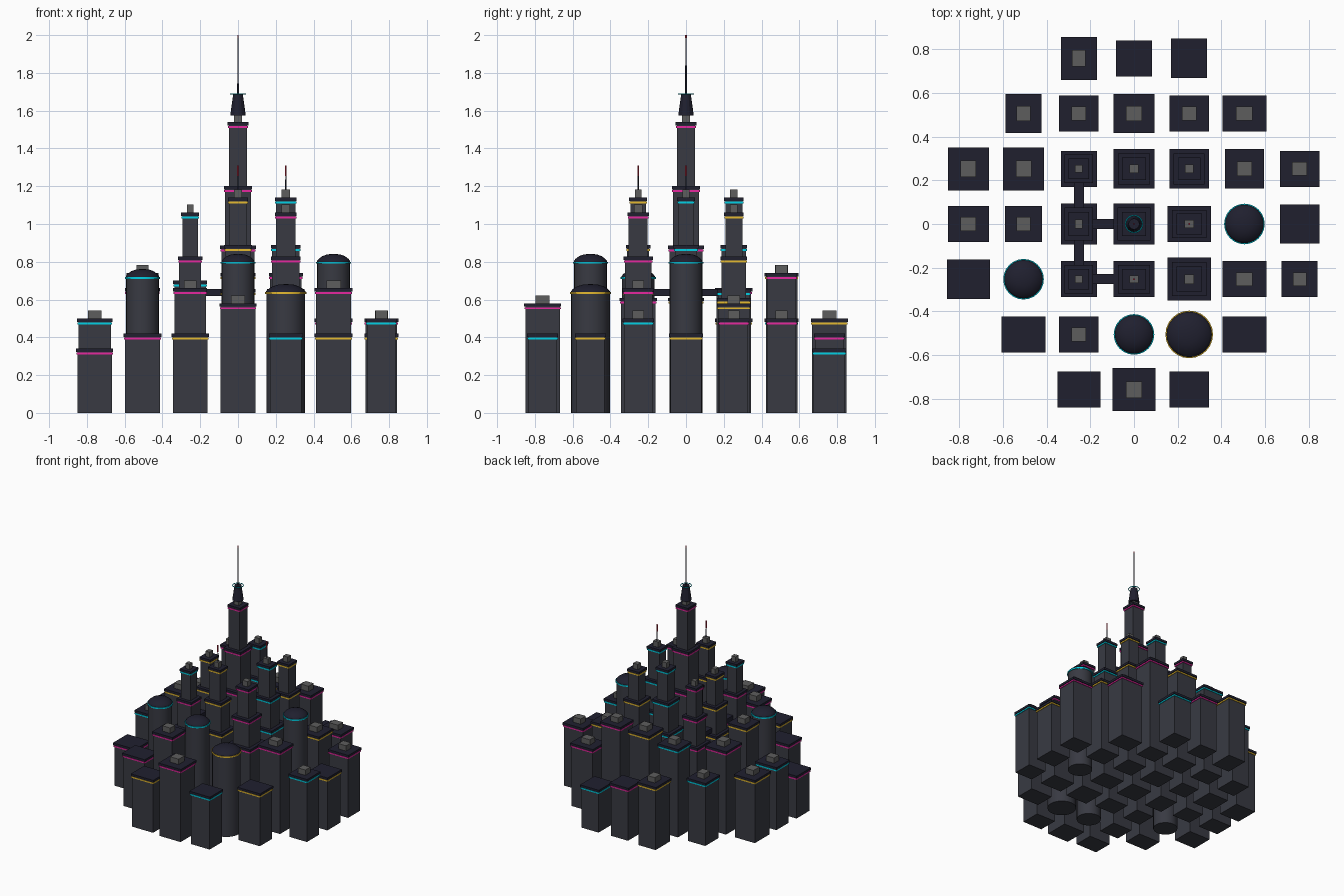
import bpy, bmesh, math
from mathutils import Matrix

if "Cube" in bpy.data.objects:
    bpy.data.objects.remove(bpy.data.objects["Cube"])

STEP = 0.253  # city grid spacing


def mat(name, c):
    m = bpy.data.materials.new(name)
    m.diffuse_color = (*c, 1)
    m.use_nodes = True
    m.node_tree.nodes["Principled BSDF"].inputs["Base Color"].default_value = m.diffuse_color
    return m


WALL = mat("wall", (0.04, 0.042, 0.055))
ROOF = mat("roof", (0.014, 0.014, 0.028))
UNIT = mat("roof_unit", (0.11, 0.11, 0.11))
RED = mat("beacon", (0.6, 0.03, 0.06))
NEON = {"c": mat("cyan_neon", (0.0, 0.65, 0.8)),
        "m": mat("magenta_neon", (0.8, 0.02, 0.35)),
        "y": mat("yellow_neon", (0.8, 0.5, 0.03))}


def finish(bm, name, m):
    me = bpy.data.meshes.new(name)
    bm.to_mesh(me)
    bm.free()
    ob = bpy.data.objects.new(name, me)
    bpy.context.collection.objects.link(ob)
    me.materials.append(m)
    return ob


def box(name, x, y, z0, z1, w, d, m):
    bm = bmesh.new()
    bmesh.ops.create_cube(bm, size=1, matrix=Matrix.Translation((x, y, (z0 + z1) / 2))
                          @ Matrix.Diagonal((w, d, z1 - z0, 1)))
    return finish(bm, name, m)


def cone(name, x, y, z0, z1, r0, r1, m, n=24):
    bm = bmesh.new()
    bmesh.ops.create_cone(bm, cap_ends=True, segments=n, radius1=r0, radius2=r1, depth=z1 - z0,
                          matrix=Matrix.Translation((x, y, (z0 + z1) / 2)))
    if n >= 24:
        for f in bm.faces:
            f.smooth = len(f.verts) == 4
    return finish(bm, name, m)


# One block: wall, neon strip and overhanging roof slab
def block(name, x, y, z0, z1, w, d, col):
    box(name + "_wall", x, y, z0, z1 - 0.016, w - 0.014, d - 0.014, WALL)
    box(name + "_neon", x, y, z1 - 0.031, z1 - 0.021, w - 0.004, d - 0.004, NEON[col])
    box(name + "_roof", x, y, z1 - 0.018, z1, w, d, ROOF)


def plain(i, j, w, d, h, col, unit=True):
    x, y = i * STEP, j * STEP
    block("block", x, y, 0, h, w, d, col)
    if unit:
        box("roof_unit", x, y, h, h + 0.042, w * 0.38, d * 0.38, UNIT)


# Three tiers, each narrower than the one below
def stepped(i, j, w, d, h, cols):
    x, y = i * STEP, j * STEP
    z = 0
    for f, s, c in zip((0.575, 0.78, 1), (1, 0.79, 0.58), cols):
        block("stepped_tower", x, y, z, h * f, w * s, d * s, c)
        z = h * f - 0.005
    box("roof_unit", x, y, h, h + 0.042, w * 0.22, d * 0.22, UNIT)


# Cylinder with a neon ring and shallow dome
def drum(i, j, r, h, col):
    x, y = i * STEP, j * STEP
    cone("drum_wall", x, y, 0, h - 0.04, r - 0.003, r - 0.003, WALL)
    cone("drum_neon", x, y, h - 0.05, h - 0.04, r + 0.003, r + 0.003, NEON[col])
    bm = bmesh.new()
    prof = [(0.98, -0.04), (0.98, -0.036), (0.88, -0.025), (0.66, -0.010), (0.38, -0.001), (0, 0.002)]
    vs = [bm.verts.new((x + a * r, y, h + b)) for a, b in prof]
    vs[-1].co.x = x
    es = [bm.edges.new(p) for p in zip(vs, vs[1:])]
    bmesh.ops.spin(bm, geom=vs + es, cent=(x, y, 0), axis=(0, 0, 1), angle=math.tau, steps=24)
    bmesh.ops.remove_doubles(bm, verts=bm.verts, dist=0.0003)
    bmesh.ops.recalc_face_normals(bm, faces=bm.faces)
    for f in bm.faces:
        f.smooth = True
    finish(bm, "drum_dome", ROOF)


# Plain blocks: column, row, width, depth, height, neon, roof unit
for b in ((-1, 3, .165, .197, .50, "y"), (0, 3, .165, .165, .42, "m", False),
          (1, 3, .165, .18, .34, "c", False),
          (-2, 2, .165, .18, .50, "c"), (-1, 2, .18, .165, .70, "c"), (0, 2, .187, .18, .74, "y"),
          (1, 2, .18, .165, .74, "m"), (2, 2, .2, .165, .50, "m"),
          (-3, 1, .187, .197, .50, "y"), (-2, 1, .187, .197, .66, "m"),
          (2, 1, .18, .18, .58, "y"), (3, 1, .18, .165, .50, "m"),
          (-3, 0, .187, .165, .50, "c"), (-2, 0, .17, .165, .74, "y"),
          (3, 0, .18, .18, .42, "y", False),
          (-3, -1, .197, .18, .34, "m", False), (2, -1, .2, .165, .66, "m"),
          (3, -1, .165, .165, .50, "c"),
          (-2, -2, .2, .165, .42, "m", False), (-1, -2, .18, .165, .66, "m"),
          (2, -2, .2, .165, .42, "y", False),
          (-1, -3, .197, .165, .42, "y", False), (0, -3, .197, .197, .58, "m"),
          (1, -3, .18, .165, .42, "c", False)):
    plain(*b)

# Round buildings
for d in ((2, 0, .09, .84, "c"), (-2, -1, .09, .76, "c"), (0, -2, .09, .84, "c"), (1, -2, .106, .68, "y")):
    drum(*d)

# Inner stepped towers around the central tower
for t in ((-1, 1, .165, .165, 1.06, "mmm"), (0, 1, .187, .18, 1.14, "ccc"), (1, 1, .18, .18, 1.06, "yyy"),
          (-1, 0, .165, .19, 1.06, "yyy"), (0, 0, .19, .19, 1.54, "mmm"), (1, 0, .2, .165, 1.14, "ccc"),
          (-1, -1, .165, .165, 1.06, "mmc"), (0, -1, .187, .165, 1.14, "yyy"), (1, -1, .2, .197, 1.06, "mmm")):
    stepped(*t)

# Thin masts with red tips
for x, y in ((STEP, 0), (0, -STEP)):
    cone("mast", x, y, 1.18, 1.26, 0.004, 0.003, ROOF, 6)
    cone("mast_tip", x, y, 1.255, 1.31, 0.005, 0.005, RED, 6)

# Crown, halo ring and spire of the central tower
cone("crown", 0, 0, 1.575, 1.69, 0.041, 0.025, ROOF, 12)
bpy.ops.mesh.primitive_torus_add(location=(0, 0, 1.688), major_radius=0.039, minor_radius=0.003,
                                 major_segments=24, minor_segments=6)
halo = bpy.context.object
halo.name = "halo_ring"
halo.data.materials.append(NEON["c"])
cone("spire", 0, 0, 1.68, 1.99, 0.005, 0.003, ROOF, 6)
cone("spire_beacon", 0, 0, 1.985, 2.0, 0.004, 0.004, RED, 6)

# Sky bridges
for a, b in (((-1, 1), (-1, 0)), ((-1, 0), (0, 0)), ((-1, 0), (-1, -1)), ((-1, -1), (0, -1))):
    cx, cy = (a[0] + b[0]) / 2 * STEP, (a[1] + b[1]) / 2 * STEP
    w = abs(a[0] - b[0]) * 0.15 or 0.046
    d = abs(a[1] - b[1]) * 0.15 or 0.046
    box("sky_bridge", cx, cy, 0.62, 0.655, w, d, ROOF)
